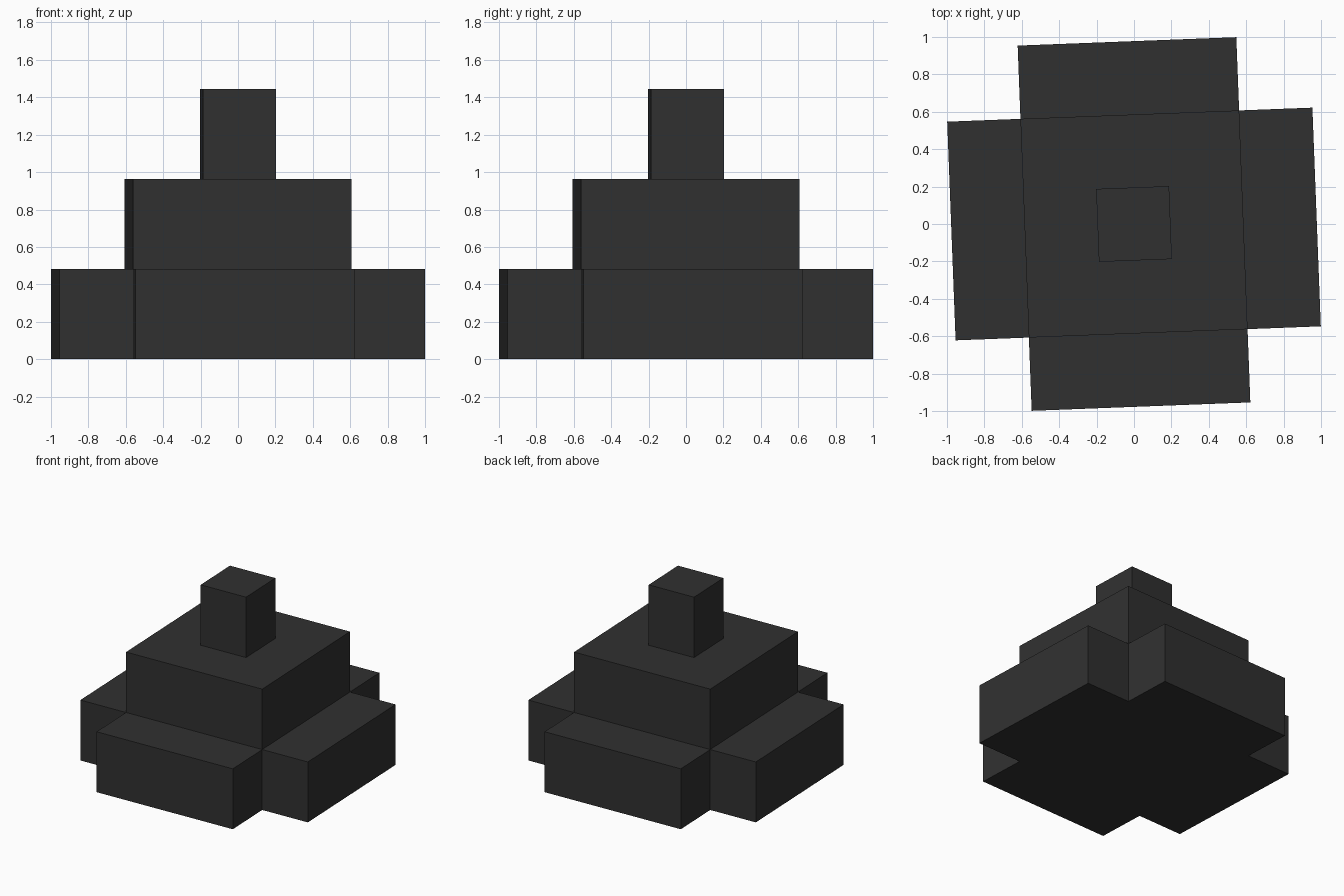
import bpy, bmesh, math
from mathutils import Matrix

if "Cube" in bpy.data.objects:
    bpy.data.objects.remove(bpy.data.objects["Cube"])

ARM, HALF, POST = 0.977, 0.585, 0.195   # half widths
STEP = 0.4815                           # height of each tier
TURN = Matrix.Rotation(math.radians(2.2), 4, 'Z')

mat = bpy.data.materials.new("charcoal")
mat.diffuse_color = (0.03, 0.03, 0.03, 1)
mat.use_nodes = True
mat.node_tree.nodes["Principled BSDF"].inputs["Base Color"].default_value = mat.diffuse_color


def prism(name, outline, z0, z1):
    """Extrude a flat outline from z0 to z1."""
    bm = bmesh.new()
    base = bm.faces.new([bm.verts.new((x, y, z0)) for x, y in outline])
    top = bmesh.ops.extrude_face_region(bm, geom=[base], use_keep_orig=True)["geom"]
    verts = [v for v in top if isinstance(v, bmesh.types.BMVert)]
    bmesh.ops.translate(bm, verts=verts, vec=(0, 0, z1 - z0))
    bmesh.ops.recalc_face_normals(bm, faces=bm.faces)
    bm.transform(TURN)
    mesh = bpy.data.meshes.new(name)
    bm.to_mesh(mesh)
    bm.free()
    mesh.materials.append(mat)
    obj = bpy.data.objects.new(name, mesh)
    bpy.context.collection.objects.link(obj)


def four_fold(points):
    """Repeat points in four quarter turns."""
    out = []
    for _ in range(4):
        out += points
        points = [(-y, x) for x, y in points]
    return out


# Cross-shaped base, square middle tier, small top post
prism("cross_base", four_fold([(ARM, -HALF), (ARM, HALF), (HALF, HALF)]), 0, STEP)
prism("middle_tier", four_fold([(HALF, HALF)]), STEP, 2 * STEP)
prism("top_post", four_fold([(POST, POST)]), 2 * STEP, 3 * STEP)
